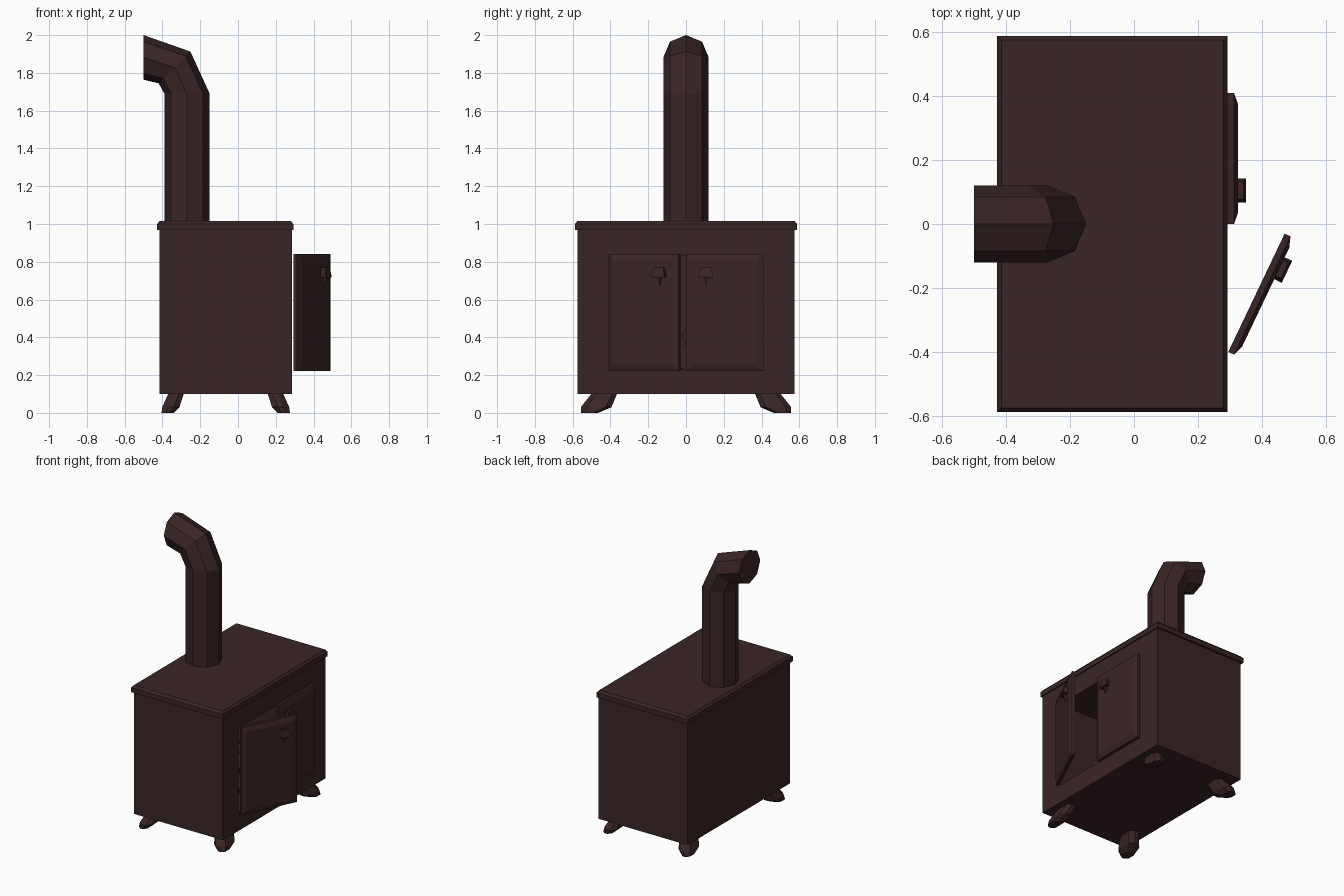
import bpy, bmesh, math
from mathutils import Matrix, Vector

if "Cube" in bpy.data.objects:
    bpy.data.objects.remove(bpy.data.objects["Cube"])

iron = bpy.data.materials.new("dark brown iron")
iron.diffuse_color = (0.042, 0.0185, 0.019, 1)
iron.use_nodes = True
iron.node_tree.nodes["Principled BSDF"].inputs["Base Color"].default_value = iron.diffuse_color


def finish(name, bm):
    bmesh.ops.recalc_face_normals(bm, faces=bm.faces)
    me = bpy.data.meshes.new(name)
    bm.to_mesh(me)
    bm.free()
    me.materials.append(iron)
    ob = bpy.data.objects.new(name, me)
    bpy.context.collection.objects.link(ob)
    return ob


def loft(name, rings, matrix=None):
    """Skin a list of equal-length rings and cap both ends."""
    bm = bmesh.new()
    rows = [[bm.verts.new(p) for p in r] for r in rings]
    n = len(rows[0])
    for a, b in zip(rows, rows[1:]):
        for i in range(n):
            j = (i + 1) % n
            bm.faces.new((a[i], a[j], b[j], b[i]))
    bm.faces.new(rows[0])
    bm.faces.new(rows[-1])
    if matrix:
        bm.transform(matrix)
    return finish(name, bm)


def rect(x0, x1, y0, y1, z):
    return [(x0, y0, z), (x1, y0, z), (x1, y1, z), (x0, y1, z)]


def rect_yz(x, y0, y1, z0, z1):
    return [(x, y0, z0), (x, y1, z0), (x, y1, z1), (x, y0, z1)]


# Firebox: one continuous skin from the back, round the front rim, into the cavity
loft("firebox", [
    rect_yz(-0.415, -0.575, 0.575, 0.10, 0.97),
    rect_yz(0.285, -0.575, 0.575, 0.10, 0.97),
    rect_yz(0.285, -0.40, 0.40, 0.23, 0.83),
    rect_yz(-0.38, -0.40, 0.40, 0.23, 0.83),
])

# Top plate with chamfered upper edge
loft("top_plate", [
    rect(-0.428, 0.293, -0.588, 0.588, 0.967),
    rect(-0.428, 0.293, -0.588, 0.588, 1.000),
    rect(-0.415, 0.280, -0.575, 0.575, 1.016),
])

# Eight-sided stove pipe with two elbows: (centre, inner-to-outer radius vector)
pipe_path = [
    ((-0.27, 1.00), (0.12, 0.0)),
    ((-0.27, 1.69), (0.12, 0.0)),
    ((-0.336, 1.829), (0.084, 0.084)),
    ((-0.50, 1.882), (0.0, 0.118)),
]
rings = []
for (cx, cz), (rx, rz) in pipe_path:
    ring = []
    for k in range(8):
        a = k * math.pi / 4
        ring.append((cx + rx * math.cos(a), 0.12 * math.sin(a), cz + rz * math.cos(a)))
    rings.append(ring)
loft("stove_pipe", rings)


# Doors: built in hinge space, +y runs from hinge to free edge, +x faces outwards
def door(name, matrix, s):
    w, z0, z1 = 0.41, 0.222, 0.842

    def panel(x, i):
        return rect_yz(x, s * i, s * (w - i), z0 + i, z1 - i)

    loft(name + "_door", [panel(0, 0), panel(0.020, 0), panel(0.032, 0.034)], matrix)

    # Handle: flared knob with a short tongue below
    def slab(y_half, z, x0, x1):
        c = s * 0.305
        return rect(x0, x1, c - y_half, c + y_half, z)

    loft(name + "_handle", [slab(0.038, 0.718, 0.03, 0.058),
                            slab(0.038, 0.728, 0.03, 0.058),
                            slab(0.027, 0.770, 0.03, 0.050)], matrix)
    loft(name + "_handle_tongue", [slab(0.004, 0.680, 0.03, 0.042),
                                   slab(0.008, 0.720, 0.03, 0.048)], matrix)


door("closed", Matrix.Translation((0.293, 0.41, 0)), -1)
door("open", Matrix.Translation((0.295, -0.40, 0)) @ Matrix.Rotation(math.radians(-25.5), 4, 'Z'), 1)


# Splayed feet, one at each corner
def foot_ring(x0, x1, y0, y1, z, c):
    """Rectangle with cut corners; x1 and y1 are the outward sides."""
    return [(x0 + c, y0, z), (x1 - c, y0, z), (x1, y0 + c, z), (x1, y1 - c, z),
            (x1 - c, y1, z), (x0 + c, y1, z), (x0, y1 - c, z), (x0, y0 + c, z)]


for sx, xn in ((1, "front"), (-1, "back")):
    for sy, yn in ((1, "right"), (-1, "left")):
        m = Matrix.Translation((-0.065, 0, 0)) @ Matrix.Diagonal((sx, sy, 1, 1))
        loft(f"{xn}_{yn}_foot", [
            foot_ring(0.222, 0.304, 0.365, 0.50, 0.102, 0.025),
            foot_ring(0.245, 0.336, 0.395, 0.557, 0.03, 0.03),
            foot_ring(0.275, 0.340, 0.465, 0.557, 0.0, 0.022),
        ], m)

# Logs stacked inside the firebox
for i, (y, z) in enumerate([(-0.15, 0.295), (-0.02, 0.295), (0.11, 0.295), (-0.085, 0.405), (0.045, 0.405)]):
    loft(f"log_{i + 1}", [[(x, y + 0.064 * math.cos(k * math.pi / 4), z + 0.064 * math.sin(k * math.pi / 4))
                           for k in range(8)] for x in (-0.30, 0.18)])
